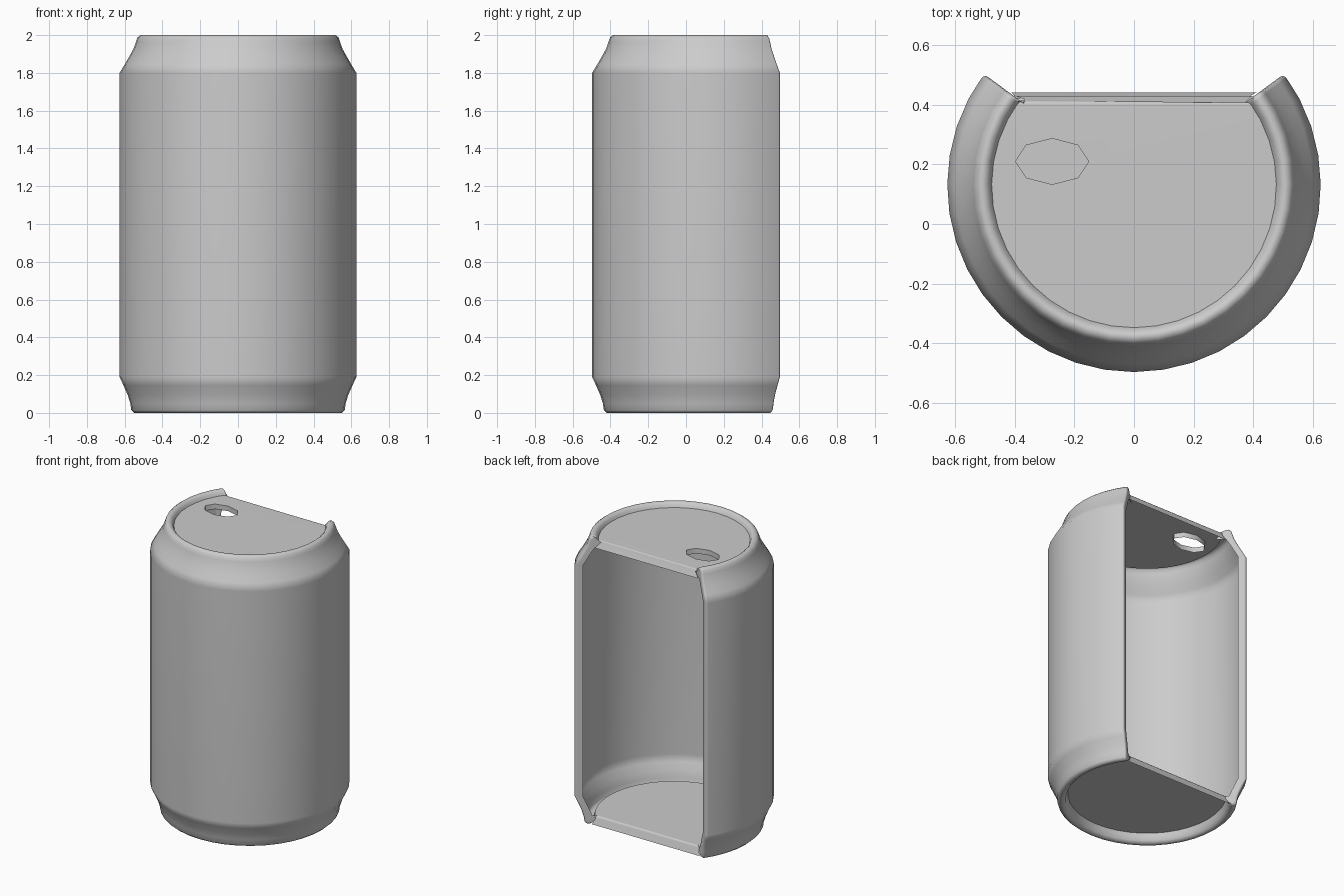
import bpy, bmesh, math

if "Cube" in bpy.data.objects:
    bpy.data.objects.remove(bpy.data.objects["Cube"])

CY = 0.13                     # y of the can's axis
END = math.radians(36.6)      # each opening edge lies this far behind the side
STEPS = 28

# half profile of the sheet (radius, z), base panel to lid panel
PROFILE = [(0.50, 0.06), (0.506, 0.04), (0.514, 0.014), (0.53, 0.0), (0.55, 0.0),
           (0.565, 0.014), (0.57, 0.05), (0.584, 0.095), (0.606, 0.145), (0.627, 0.19),
           (0.627, 1.80), (0.60, 1.845), (0.575, 1.888), (0.553, 1.928), (0.54, 1.965),
           (0.532, 1.988), (0.516, 2.0), (0.50, 1.998), (0.487, 1.987), (0.478, 1.968)]


def polar(r, a, z):
    return (r * math.cos(a), CY + r * math.sin(a), z)


def ring(bm, r, z):
    """Arc of vertices running round the front from the right edge to the left edge."""
    sweep = math.pi + 2 * END
    return [bm.verts.new(polar(r, END - sweep * i / STEPS, z)) for i in range(STEPS + 1)]


bm = bmesh.new()
rings = [ring(bm, *p) for p in PROFILE]

# curved wall and rims
for a, b in zip(rings, rings[1:]):
    for i in range(STEPS):
        bm.faces.new((a[i], a[i + 1], b[i + 1], b[i]))

# base panel
bm.faces.new(rings[0])

# lid panel with an eight-sided drinking hole
lid = rings[-1]
hole = [bm.verts.new((-0.275 + 0.123 * math.cos(math.tau * i / 8),
                      0.21 + 0.077 * math.sin(math.tau * i / 8), PROFILE[-1][1]))
        for i in range(8)]
hole_edges = [bm.edges.new((hole[i - 1], hole[i])) for i in range(8)]
lid_edges = [bm.edges.get((a, b)) for a, b in zip(lid, lid[1:])]
lid_edges.append(bm.edges.new((lid[0], lid[-1])))
bmesh.ops.triangle_fill(bm, edges=lid_edges + hole_edges, use_beauty=True)

# lip turned down round the hole
lip = [bm.verts.new((v.co.x, v.co.y, v.co.z - 0.035)) for v in hole]
for i in range(8):
    bm.faces.new((hole[i - 1], hole[i], lip[i], lip[i - 1]))

# wall edges turned in along both sides of the opening
flange = []
for k, ang in ((0, END), (-1, math.pi - END)):
    inn = [bm.verts.new(polar(r - 0.055, ang, min(max(z, 0.06), 1.92))) for r, z in PROFILE]
    for j in range(len(PROFILE) - 1):
        flange.append(bm.faces.new((rings[j][k], rings[j + 1][k], inn[j + 1], inn[j])))

# lid and base edges turned down across the opening
for r, drop in ((rings[0], 0.058), (lid, 0.05)):
    low = [bm.verts.new((v.co.x * 1.03, v.co.y + 0.014, v.co.z - drop)) for v in (r[0], r[-1])]
    flange.append(bm.faces.new((r[0], r[-1], low[1], low[0])))
bmesh.ops.recalc_face_normals(bm, faces=bm.faces)

# mark the opening's border for rounding
weight = bm.edges.layers.float.new("bevel_weight_edge")
for e in bm.edges:
    if len(e.link_faces) == 2 and sum(f in flange for f in e.link_faces) == 1:
        e[weight] = 1.0

mesh = bpy.data.meshes.new("can_shell")
bm.to_mesh(mesh)
bm.free()
can = bpy.data.objects.new("can_shell", mesh)
bpy.context.collection.objects.link(can)
can.select_set(True)
bpy.context.view_layer.objects.active = can

bev = can.modifiers.new("rounded_edge", 'BEVEL')
bev.limit_method = 'WEIGHT'
bev.width = 0.016
bev.segments = 3
bev.use_clamp_overlap = False
bpy.ops.object.modifier_apply(modifier=bev.name)

# smooth shading that keeps the large faces even
bpy.ops.object.shade_smooth_by_angle(angle=math.radians(50))
wn = can.modifiers.new("even_shading", 'WEIGHTED_NORMAL')
wn.keep_sharp = True
